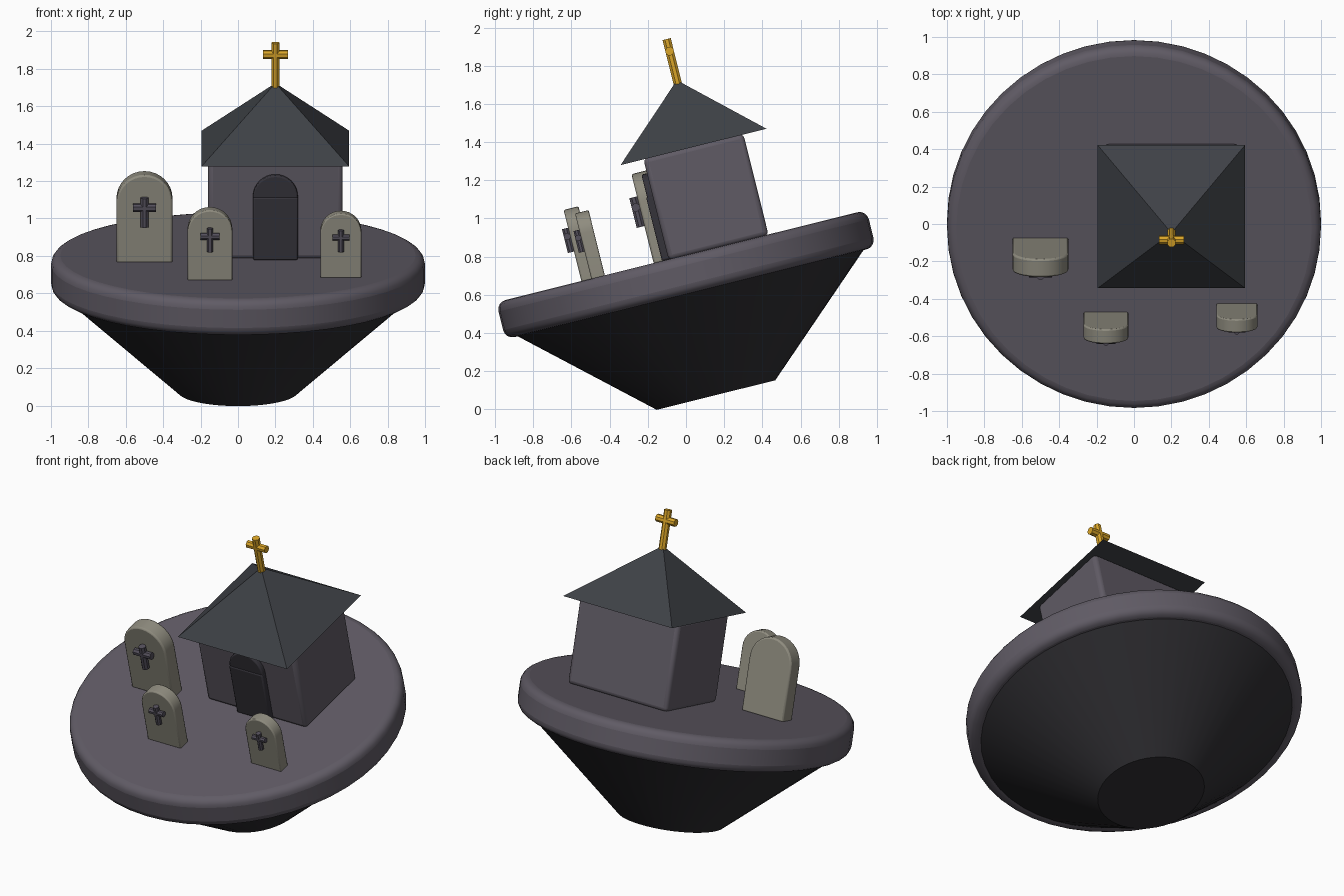
import bpy, bmesh, math
from mathutils import Matrix, Vector

if "Cube" in bpy.data.objects:
    bpy.data.objects.remove(bpy.data.objects["Cube"])

# Everything is modelled upright around the disc centre, then leaned forward
TILT = Matrix.Translation((0, 0, 0.705)) @ Matrix.Rotation(math.radians(14), 4, 'X')


def material(name, r, g, b):
    m = bpy.data.materials.new(name)
    lin = [((c / 255 + 0.055) / 1.055) ** 2.4 for c in (r, g, b)]
    m.diffuse_color = (*lin, 1)
    m.use_nodes = True
    m.node_tree.nodes["Principled BSDF"].inputs["Base Color"].default_value = m.diffuse_color
    return m


GROUND = material("purple_grey_stone", 96, 91, 101)
GRAVE = material("weathered_stone", 143, 140, 127)
ROOF = material("slate", 62, 65, 70)
ROCK = material("dark_rock", 47, 46, 50)
DOOR = material("dark_wood", 53, 51, 58)
IRON = material("iron", 84, 80, 92)
GOLD = material("gold", 218, 165, 40)


def finish(name, bm, mat, bevel=0, segments=3, smooth=True):
    bmesh.ops.recalc_face_normals(bm, faces=bm.faces)
    me = bpy.data.meshes.new(name)
    bm.to_mesh(me)
    bm.free()
    me.materials.append(mat)
    ob = bpy.data.objects.new(name, me)
    bpy.context.collection.objects.link(ob)
    ob.matrix_world = TILT
    if bevel:
        mod = ob.modifiers.new("Bevel", 'BEVEL')
        mod.width, mod.segments = bevel, segments
        mod.limit_method = 'ANGLE'
        mod.angle_limit = math.radians(40)
    if smooth:
        bpy.ops.object.select_all(action='DESELECT')
        ob.select_set(True)
        bpy.context.view_layer.objects.active = ob
        bpy.ops.object.shade_smooth_by_angle(angle=math.radians(35))
    return ob


def add_cone(bm, r1, r2, depth, centre, sides, rot=None):
    m = Matrix.Translation(centre) @ (rot or Matrix())
    bmesh.ops.create_cone(bm, cap_ends=True, segments=sides, radius1=r1,
                          radius2=r2, depth=depth, matrix=m)


def add_box(bm, size, centre):
    bmesh.ops.create_cube(bm, size=1, matrix=Matrix.Translation(centre)
                          @ Matrix.Diagonal((*size, 1)))


def arched_slab(name, x, y, w, depth, z0, z1, mat, bevel):
    """Upright slab with a half-round top, extruded along y."""
    bm = bmesh.new()
    r = w / 2
    pts = [(x - r, z0), (x + r, z0)]
    pts += [(x + r * math.cos(math.pi * i / 16), z1 - r + r * math.sin(math.pi * i / 16))
            for i in range(17)]
    face = bm.faces.new([bm.verts.new((px, y - depth / 2, pz)) for px, pz in pts])
    ext = bmesh.ops.extrude_face_region(bm, geom=[face])
    bmesh.ops.translate(bm, vec=(0, depth, 0),
                        verts=[v for v in ext["geom"] if isinstance(v, bmesh.types.BMVert)])
    return finish(name, bm, mat, bevel, 2)


def cross(name, x, y, z0, z1, bar_z, width, r, mat):
    """Eight-sided post with a matching crossbar."""
    bm = bmesh.new()
    turn = Matrix.Rotation(math.pi / 8, 4, 'Z')
    add_cone(bm, r, r, z1 - z0, (x, y, (z0 + z1) / 2), 8, turn)
    add_cone(bm, r, r, width, (x, y, bar_z), 8, Matrix.Rotation(math.pi / 2, 4, 'Y') @ turn)
    return finish(name, bm, mat)


# Floating island: rounded disc on a tapering rock
bm = bmesh.new()
add_cone(bm, 1, 1, 0.2, (0, 0, 0), 48)
finish("ground_disc", bm, GROUND, 0.05, 4)
bm = bmesh.new()
add_cone(bm, 0.32, 0.945, 0.56, (0, 0, -0.37), 48)
finish("island_rock", bm, ROCK)

# Chapel
bm = bmesh.new()
add_box(bm, (0.72, 0.54, 0.55), (0.2, 0.2, 0.37))
finish("chapel_walls", bm, GROUND, 0.025)
bm = bmesh.new()
add_cone(bm, 0.394 * math.sqrt(2), 0, 0.36, (0.2, 0.2, 0.82), 4,
         Matrix.Rotation(math.pi / 4, 4, 'Z'))
finish("chapel_roof", bm, ROOF, smooth=False)
cross("roof_cross", 0.2, 0.2, 0.97, 1.222, 1.157, 0.135, 0.024, GOLD)

# Door leaf with a round head behind it
bm = bmesh.new()
add_box(bm, (0.24, 0.06, 0.345), (0.2, -0.075, 0.2725))
finish("door", bm, DOOR, 0.008, 2)
bm = bmesh.new()
add_cone(bm, 0.12, 0.12, 0.06, (0.2, -0.07, 0.445), 32, Matrix.Rotation(math.pi / 2, 4, 'X'))
finish("door_arch", bm, DOOR, 0.008, 2)

# Gravestones, each with a small cross on its front
for label, x, y, s in (("left", -0.5, -0.1, 1), ("middle", -0.15, -0.5, 0.8),
                       ("right", 0.55, -0.45, 0.733)):
    arched_slab("gravestone_" + label, x, y, 0.3 * s, 0.1 * s, 0.095, 0.1 + 0.48 * s,
                GRAVE, 0.01 * s)
    cross("gravestone_cross_" + label, x, y - 0.07 * s, 0.1 + 0.2 * s, 0.1 + 0.36 * s,
          0.1 + 0.305 * s, 0.125 * s, 0.023 * s, IRON)
